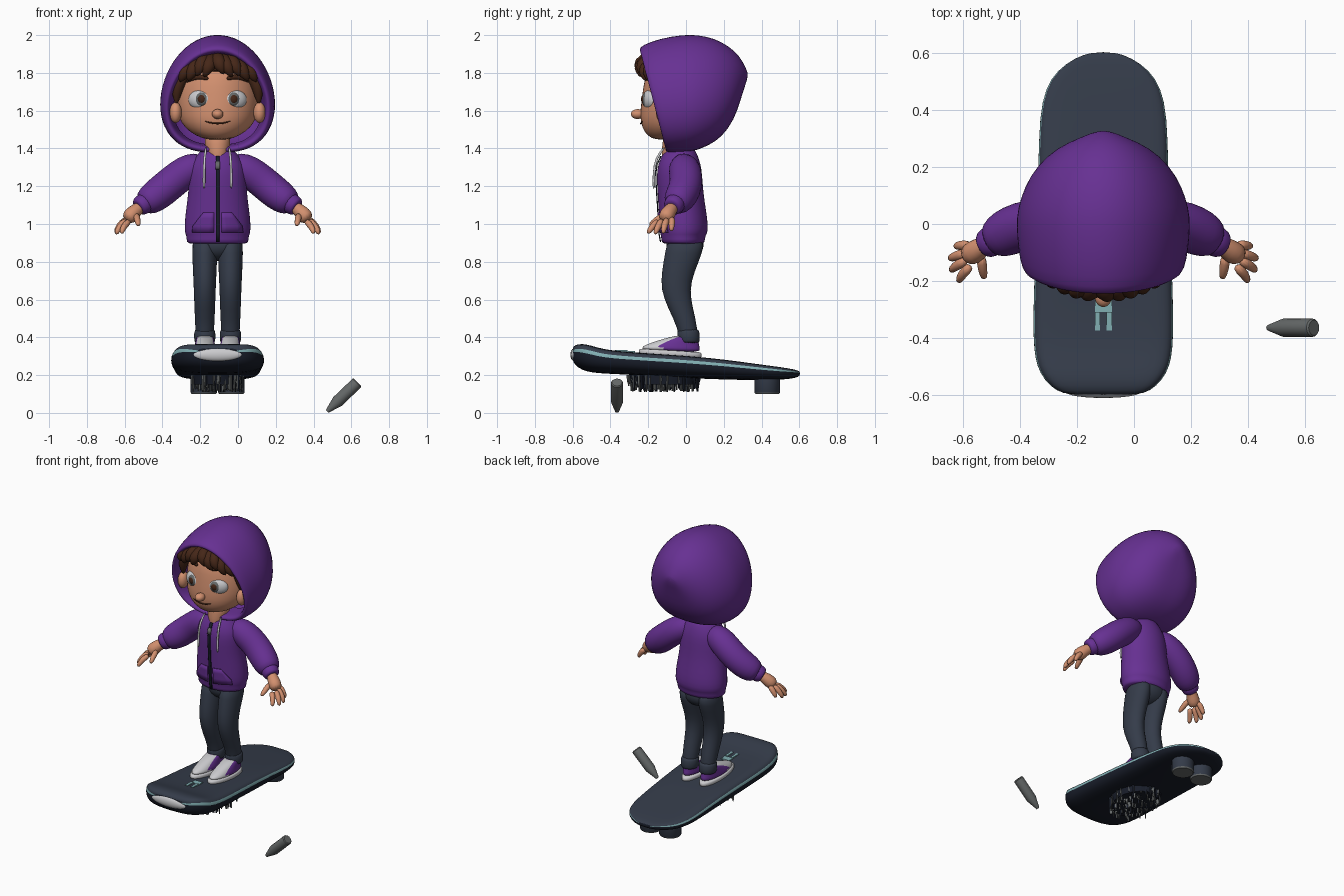
import bpy, bmesh, math, random
from mathutils import Vector, Matrix

if "Cube" in bpy.data.objects:
    bpy.data.objects.remove(bpy.data.objects["Cube"])

CX = -0.108  # centre line of the figure
random.seed(4)

def mat(name, r, g, b):
    m = bpy.data.materials.new(name)
    m.diffuse_color = (r, g, b, 1)
    m.use_nodes = True
    m.node_tree.nodes["Principled BSDF"].inputs["Base Color"].default_value = m.diffuse_color
    return m

PURPLE = mat("purple cloth", .135, .03, .29)
SKIN = mat("skin", .65, .28, .16)
SLATE = mat("slate", .035, .045, .068)
DARK = mat("dark navy", .009, .012, .022)
TEAL = mat("pale teal", .22, .43, .45)
LIGHT = mat("light grey", .6, .6, .62)
METAL = mat("mid grey", .13, .14, .14)
BROWN = mat("dark brown", .06, .02, .009)

def finish(name, bm, mats, rule=None, sub=0, sharp=None):
    bmesh.ops.recalc_face_normals(bm, faces=bm.faces)
    for f in bm.faces:
        f.smooth = True
        if rule:
            f.material_index = rule(f)
    me = bpy.data.meshes.new(name)
    bm.to_mesh(me)
    bm.free()
    for m in mats:
        me.materials.append(m)
    if sharp:
        me.set_sharp_from_angle(angle=math.radians(sharp))
    ob = bpy.data.objects.new(name, me)
    bpy.context.collection.objects.link(ob)
    if sub:
        md = ob.modifiers.new("smooth", 'SUBSURF')
        md.levels = md.render_levels = sub
    return ob

def loft(name, rings, mats, rule=None, caps=(True, True), sub=1, sharp=None):
    bm = bmesh.new()
    vs = [[bm.verts.new(p) for p in r] for r in rings]
    n = len(rings[0])
    for a, b in zip(vs, vs[1:]):
        for i in range(n):
            bm.faces.new((a[i], a[(i + 1) % n], b[(i + 1) % n], b[i]))
    for on, r in zip(caps, (vs[0], vs[-1])):
        if on:
            bm.faces.new(r)
    return finish(name, bm, mats, rule, sub, sharp)

def oval(x, y, z, rx, ry, n=24, tilt=0):
    pts = [(x + rx * math.cos(2 * math.pi * i / n), y + ry * math.sin(2 * math.pi * i / n)) for i in range(n)]
    return [(a, b, z + tilt * (b - y)) for a, b in pts]

def stack(name, rows, mats, dx=0, tilt=0, **k):
    # rows: z, half width, half depth, centre y
    return loft(name, [oval(CX + dx, cy, z, rx, ry, tilt=tilt) for z, rx, ry, cy in rows], mats, **k)

def tube(name, pts, radii, m, n=12, sub=1):
    P = [Vector((CX + x, y, z)) for x, y, z in pts]
    rings = []
    for i, p in enumerate(P):
        t = (P[min(i + 1, len(P) - 1)] - P[max(i - 1, 0)]).normalized()
        u = t.cross(Vector((0.1, 1, 0.05))).normalized()
        v = t.cross(u)
        rings.append([p + radii[i] * (u * math.cos(2 * math.pi * k / n) + v * math.sin(2 * math.pi * k / n))
                      for k in range(n)])
    return loft(name, rings, [m], sub=sub)

def ball(name, c, r, m, rz=0):
    bm = bmesh.new()
    bmesh.ops.create_uvsphere(bm, u_segments=24, v_segments=14, radius=1)
    M = Matrix.Translation((CX + c[0], c[1], c[2])) @ Matrix.Rotation(rz, 4, 'Z') @ Matrix.Diagonal((*r, 1))
    bmesh.ops.transform(bm, matrix=M, verts=bm.verts)
    return finish(name, bm, [m])

def box(name, lo, hi, m):
    rings = [[(CX + x, y, z) for x, y in ((lo[0], lo[1]), (hi[0], lo[1]), (hi[0], hi[1]), (lo[0], hi[1]))]
             for z in (lo[2], hi[2])]
    return loft(name, rings, [m], sub=0, sharp=30)

def front_y(rows, dx, z):
    for a, b in zip(rows, rows[1:]):
        if a[0] <= z <= b[0]:
            t = (z - a[0]) / (b[0] - a[0])
            rx, ry, cy = (a[i] + t * (b[i] - a[i]) for i in (1, 2, 3))
            return cy - ry * math.sqrt(max(0, 1 - (dx / rx) ** 2))
    return 0

# --- hover board: stations of y, half width, top z, bottom z
HALF = [(0, 1), (.5, 1), (.8, .98), (.93, .87), (.985, .62), (1, .36), (1, 0), (.96, -.38), (.85, -.68), (.6, -.92), (0, -1)]
SECT = HALF + [(-a, b) for a, b in HALF[-2:0:-1]]
BOARD = [(-.602, .12, .343, .282), (-.588, .165, .36, .25), (-.55, .207, .367, .225), (-.5, .234, .356, .212),
         (-.44, .244, .337, .207), (-.35, .247, .326, .203), (-.2, .243, .315, .195), (0, .236, .303, .183),
         (.2, .228, .283, .175), (.38, .225, .258, .172), (.48, .203, .245, .174), (.54, .163, .236, .178),
         (.585, .1, .228, .186), (.605, .04, .218, .197)]
rings = [[(CX + u * w, y, (t + b) / 2 + v * (t - b) / 2) for u, v in SECT] for y, w, t, b in BOARD]
bm_rule = {4: 1, 15: 1}
count = [0]
def board_rule(f):
    i = count[0]
    count[0] += 1
    if i >= len(SECT) * (len(BOARD) - 1):
        return 2
    k = i % len(SECT)
    return bm_rule.get(k, 0 if k < 4 or k > 15 else 2)
loft("board", rings, [SLATE, TEAL, DARK], board_rule, sub=1)
ball("board_nose_plate", (0, -.592, .308), (.13, .02, .034), LIGHT)
# painted mark on the deck
box("deck_mark_bar", (-.03, -.31, .31), (.03, -.27, .327), TEAL)
for s in (-1, 1):
    box("deck_mark_leg", (s * .021 - .009, -.375, .315), (s * .021 + .009, -.31, .333), TEAL)

# --- rear pods and the ragged front thruster under the board
for s in (-1, 1):
    stack("rear_pod", [(.10, .064, .062, .43), (.108, .07, .068, .43), (.2, .07, .068, .43)], [SLATE, METAL],
          dx=s * .073, rule=lambda f: 1 if f.calc_center_median().z < .106 else 0, sub=0, sharp=40)
stack("front_thruster", [(.15, .13, .17, -.12), (.2, .135, .18, -.12)], [DARK], sub=0, sharp=40)
bm = bmesh.new()
for i in range(230):
    a, r = random.uniform(0, 2 * math.pi), math.sqrt(random.random())
    x, y = CX + .138 * r * math.cos(a), -.12 + .19 * r * math.sin(a)
    h, w = random.uniform(.03, .09), random.uniform(.005, .011)
    bmesh.ops.create_cone(bm, segments=4, cap_ends=True, radius1=w * .6, radius2=w, depth=h,
                          matrix=Matrix.Translation((x, y, .2 - h / 2)))
finish("thruster_slivers", bm, [METAL, DARK], lambda f: 1 if math.sin(f.calc_center_median().x * 400) > .6 else 0, sharp=30)

# --- crayon-like stick standing off to the side
tip, end = Vector((.472, -.365, .008)), Vector((.633, -.365, .162))
q = (end - tip).to_track_quat('Z', 'Y')
L = (end - tip).length
loft("stick", [[tip + q @ Vector((r * math.cos(i * math.pi / 8), r * math.sin(i * math.pi / 8), h)) for i in range(16)]
               for h, r in ((0, .01), (.075, .032), (L - .006, .032), (L, .027))], [METAL], sub=0, sharp=35)

# --- hoodie body: z, half width, half depth, centre y
TORSO = [(.895, .15, .10, -.015), (.9, .165, .116, -.015), (.94, .166, .118, -.015), (.95, .175, .127, -.012),
         (1.0, .177, .13, -.012), (1.08, .168, .126, -.02), (1.17, .155, .122, -.03), (1.26, .155, .122, -.035),
         (1.32, .145, .113, -.035), (1.37, .105, .092, -.032), (1.41, .075, .07, -.03)]
stack("hoodie_body", TORSO, [PURPLE])

def strip(name, outline, m, off):
    # thin plate laid on the front of the hoodie; outline rows: z, x left, x right
    bm = bmesh.new()
    prev = None
    for z, xa, xb in outline:
        row = [bm.verts.new((CX + x, front_y(TORSO, x, z) - off, z)) for x in
               (xa + (xb - xa) * i / 4 for i in range(5))]
        if prev:
            for i in range(4):
                bm.faces.new((prev[i], prev[i + 1], row[i + 1], row[i]))
        prev = row
    ob = finish(name, bm, [m])
    md = ob.modifiers.new("thickness", 'SOLIDIFY')
    md.thickness, md.offset = .006, 0

strip("zipper", [(.905 + .0455 * i, -.009, .009) for i in range(11)], DARK, .004)
strip("zip_pull", [(1.29, -.012, .012), (1.33, -.012, .012)], METAL, .008)
for s in (-1, 1):
    strip("pocket", [(z, *sorted((s * .02, s * x))) for z, x in ((.955, .135), (.99, .13), (1.03, .1), (1.06, .075))], PURPLE, .003)
    tube("drawstring", [(s * .06, -.11, 1.41), (s * .07, -.16, 1.35), (s * .072, -.171, 1.27), (s * .072, -.17, 1.18)],
         [.007, .007, .007, .009], LIGHT, n=8)

# --- hood: half width, top z, bottom z, top y, bottom y
HOOD = [(.235, 1.895, 1.42, -.06, .02), (.247, 1.9, 1.415, -.17, -.05), (.256, 1.908, 1.408, -.237, -.098),
        (.27, 1.925, 1.392, -.25, -.11), (.288, 1.948, 1.378, -.235, -.1), (.3, 1.984, 1.375, -.14, -.06),
        (.308, 2.004, 1.38, -.02, 0), (.303, 2.004, 1.388, .06, .05), (.278, 1.985, 1.415, .15, .12),
        (.235, 1.945, 1.46, .225, .19), (.165, 1.89, 1.55, .285, .255), (.085, 1.83, 1.66, .315, .29), (.03, 1.79, 1.74, .333, .315)]
rings = []
for w, zt, zb, yt, yb in HOOD:
    r = []
    for i in range(32):
        a = 2 * math.pi * i / 32
        v = (.5 - .5 * math.cos(a)) ** 1.3
        r.append((CX + w * math.sin(a), yb + (yt - yb) * v, zb + (zt - zb) * v))
    rings.append(r)
loft("hood", rings, [PURPLE], caps=(False, True))

# --- head and face
HEAD = [(1.445, .05, .06, -.10), (1.465, .115, .115, -.09), (1.51, .178, .175, -.06), (1.57, .213, .215, -.032),
        (1.65, .222, .218, -.02), (1.73, .216, .21, -.018), (1.8, .19, .195, -.018), (1.86, .13, .15, -.01), (1.885, .06, .07, 0)]
stack("head", HEAD, [SKIN])
stack("neck", [(1.3, .05, .06, -.06), (1.36, .055, .072, -.06), (1.42, .07, .07, -.055), (1.5, .07, .07, -.05)], [SKIN])
ball("nose", (0, -.256, 1.582), (.03, .036, .026), SKIN)
for s in (-1, 1):
    ball("ear", (s * .222, -.12, 1.59), (.032, .04, .055), SKIN)
    ball("eye_white", (s * .093, -.192, 1.658), (.064, .034, .052), LIGHT, s * .35)
    ball("iris", (s * .086, -.211, 1.66), (.036, .023, .038), METAL, s * .3)
    ball("pupil", (s * .085, -.218, 1.661), (.025, .02, .027), BROWN, s * .3)
    tube("eyebrow", [(s * x, front_y(HEAD, x, z) - .004, z) for x, z in ((.045, 1.768), (.09, 1.782), (.135, 1.772), (.17, 1.75))],
         [.012, .015, .013, .006], BROWN, n=8)
    tube("sideburn", [(s * .17, -.12, 1.82), (s * .207, -.135, 1.75), (s * .218, -.13, 1.69), (s * .218, -.125, 1.63)],
         [.035, .038, .028, .006], BROWN)
tube("mouth", [(x, front_y(HEAD, x, z) - .001, z) for x, z in ((-.07, 1.545), (-.035, 1.534), (0, 1.531), (.035, 1.534), (.07, 1.545))],
     [.003, .005, .005, .005, .003], BROWN, n=6)

# --- hair cap and swept fringe
stack("hair_cap", [(1.79, .2, .2, -.018), (1.83, .185, .2, -.02), (1.87, .15, .18, -.02), (1.9, .08, .11, -.02)], [BROWN])
for i in range(9):
    x = -.17 + .0425 * i
    d = .035 if i > 3 else -.03
    drop = .04 * (abs(x) / .17) ** 2 + .012 * (i % 2)
    f = .05 * (x / .17) ** 2
    tube("hair_tuft", [(x * .7, -.13, 1.89), (x * .9, -.235 + f, 1.87 - drop), (x + d * .4, -.255 + f, 1.835 - drop),
                       (x + d, -.238 + f, 1.79 - drop)], [.03, .04, .034, .007], BROWN)

# --- arms, hands, legs and shoes
FINGERS = [((.47, -.075, 1.035), (.505, -.075, 1.0), (.522, -.078, .96)), ((.48, -.1, 1.03), (.525, -.115, .99), (.542, -.122, .947)),
           ((.48, -.125, 1.025), (.522, -.15, .985), (.538, -.165, .943)), ((.465, -.145, 1.02), (.5, -.18, .985), (.51, -.205, .947)),
           ((.43, -.11, 1.05), (.425, -.16, 1.02), (.418, -.195, .99))]
for s in (-1, 1):
    def side(pts):
        return [(s * x, y, z) for x, y, z in pts]
    tube("sleeve", side([(.06, -.02, 1.33), (.13, -.01, 1.3), (.2, 0, 1.255), (.26, 0, 1.205), (.32, -.02, 1.155),
                         (.37, -.045, 1.12), (.4, -.06, 1.1)]), [.05, .085, .088, .088, .088, .078, .055], PURPLE, n=20)
    tube("sleeve_cuff", side([(.375, -.05, 1.117), (.38, -.053, 1.114), (.418, -.073, 1.09), (.422, -.075, 1.087)]),
         [.045, .058, .052, .04], PURPLE, n=20)
    tube("palm", side([(.39, -.06, 1.1), (.425, -.078, 1.08), (.455, -.1, 1.05), (.485, -.115, 1.02)]),
         [.03, .034, .045, .036], SKIN)
    for f in FINGERS:
        tube("finger", side(f), [.02, .018, .012], SKIN, n=10)
    stack("leg", [(.35, .046, .048, .015), (.45, .05, .052, .01), (.55, .055, .066, -.028), (.65, .058, .076, -.058),
                  (.75, .063, .087, -.042), (.85, .067, .1, -.01), (.93, .066, .1, 0)], [SLATE], dx=s * .068)
    stack("trouser_cuff", [(.37, .048, .05, .015), (.375, .057, .06, .015), (.435, .058, .06, .012), (.445, .046, .05, .012)],
          [SLATE], dx=s * .068)
    stack("shoe_sole", [(.298, .056, .16, -.083), (.302, .062, .168, -.083), (.328, .062, .168, -.083), (.332, .057, .16, -.083)],
          [LIGHT], dx=s * .067, tilt=-.06)
    stack("shoe_upper", [(.325, .058, .16, -.083), (.345, .058, .155, -.08), (.365, .053, .13, -.06), (.39, .047, .09, -.025),
                         (.41, .045, .056, .01)], [PURPLE, LIGHT], dx=s * .067, tilt=-.04,
          rule=lambda f: 1 if f.calc_center_median().y < -.13 or
          (f.calc_center_median().y < -.05 and f.normal.z > .6) else 0)
ball("trouser_seat", (0, -.005, .89), (.132, .098, .085), SLATE)
